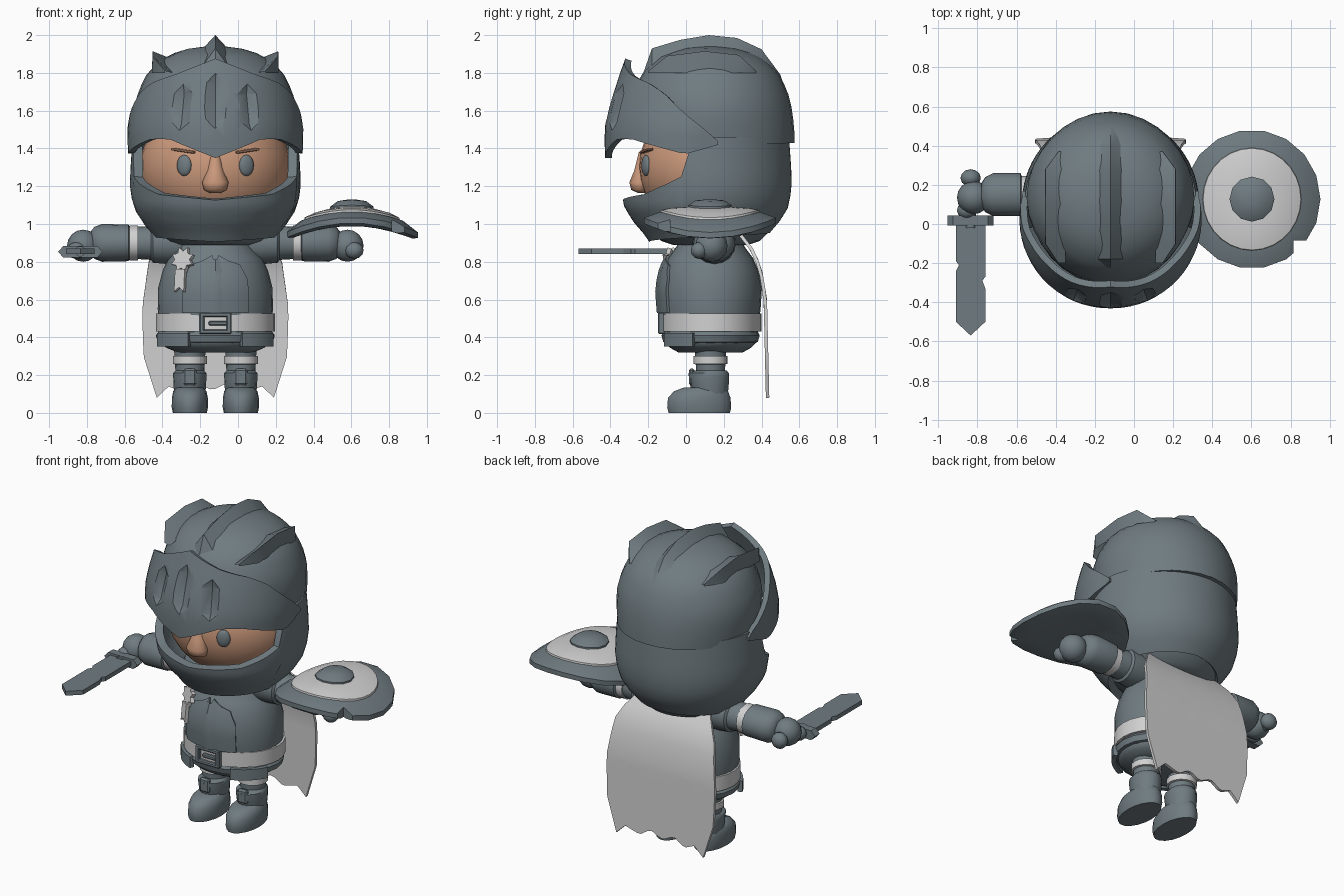
import bpy, bmesh
from math import sin, cos, pi, radians, hypot
from mathutils import Matrix, Euler

if "Cube" in bpy.data.objects:
    bpy.data.objects.remove(bpy.data.objects["Cube"])

CX, CY = -0.12, 0.13  # body axis


def material(name, rgb):
    m = bpy.data.materials.new(name)
    m.use_nodes = True
    m.diffuse_color = (*rgb, 1)
    m.node_tree.nodes["Principled BSDF"].inputs["Base Color"].default_value = (*rgb, 1)
    return m


STEEL = material("steel grey", (0.16, 0.2, 0.22))
WHITE = material("off white", (0.64, 0.64, 0.64))
SKIN = material("skin", (0.6, 0.32, 0.2))


def lerp(table, x):
    if x <= table[0][0]:
        return table[0][1]
    for (a, p), (b, q) in zip(table, table[1:]):
        if x <= b:
            return p + (q - p) * (x - a) / (b - a)
    return table[-1][1]


def apply(ob, kind, **settings):
    mod = ob.modifiers.new(kind, kind)
    for key, value in settings.items():
        setattr(mod, key, value)
    bpy.context.view_layer.objects.active = ob
    bpy.ops.object.modifier_apply(modifier=mod.name)


def smooth(ob, angle=38):
    bpy.ops.object.select_all(action="DESELECT")
    ob.select_set(True)
    bpy.context.view_layer.objects.active = ob
    bpy.ops.object.shade_smooth_by_angle(angle=radians(angle))


def finish(name, bm, mat, loc=(0, 0, 0), rot=(0, 0, 0), angle=38):
    bmesh.ops.remove_doubles(bm, verts=bm.verts, dist=1e-4)
    bmesh.ops.recalc_face_normals(bm, faces=bm.faces)
    bm.transform(Matrix.Translation(loc) @ Euler(rot).to_matrix().to_4x4())
    me = bpy.data.meshes.new(name)
    bm.to_mesh(me)
    bm.free()
    me.materials.append(mat)
    ob = bpy.data.objects.new(name, me)
    bpy.context.collection.objects.link(ob)
    smooth(ob, angle)
    return ob


def loft(name, rings, mat, n=20, loc=(0, 0, 0), rot=(0, 0, 0), angle=38):
    """Rings are (z, rx, ry, optional y shift), closed at both ends."""
    bm = bmesh.new()
    loops = []
    for z, rx, ry, *dy in rings:
        shift = dy[0] if dy else 0
        loops.append([bm.verts.new((rx * cos(2 * pi * i / n), ry * sin(2 * pi * i / n) + shift, z)) for i in range(n)])
    for a, b in zip(loops, loops[1:]):
        for i in range(n):
            bm.faces.new((a[i], a[(i + 1) % n], b[(i + 1) % n], b[i]))
    bm.faces.new(loops[0])
    bm.faces.new(loops[-1])
    return finish(name, bm, mat, loc, rot, angle)


def sheet(name, f, nu, nv, mat, thick):
    """Surface point f(u, v), thickened evenly about itself."""
    bm = bmesh.new()
    g = [[bm.verts.new(f(i / nu, j / nv)) for j in range(nv + 1)] for i in range(nu + 1)]
    for i in range(nu):
        for j in range(nv):
            bm.faces.new((g[i][j], g[i + 1][j], g[i + 1][j + 1], g[i][j + 1]))
    ob = finish(name, bm, mat)
    if thick:
        apply(ob, "SOLIDIFY", thickness=thick, offset=0)
        smooth(ob)
    return ob


def ball(name, loc, r, mat, seg=16, rot=(0, 0, 0)):
    bm = bmesh.new()
    bmesh.ops.create_uvsphere(bm, u_segments=seg, v_segments=seg // 2, radius=1)
    bm.transform(Matrix.Diagonal((*r, 1)))
    return finish(name, bm, mat, loc, rot, 60)


def box(name, loc, size, mat, rot=(0, 0, 0), bevel=0.01):
    bm = bmesh.new()
    bmesh.ops.create_cube(bm, size=1)
    bm.transform(Matrix.Diagonal((*size, 1)))
    if bevel:
        bmesh.ops.bevel(bm, geom=bm.edges[:], offset=bevel, segments=1, affect="EDGES")
    return finish(name, bm, mat, loc, rot, 20)


def prism(name, pts, depth, mat, loc=(0, 0, 0), rot=(0, 0, 0)):
    bm = bmesh.new()
    face = bm.faces.new([bm.verts.new((x, y, -depth / 2)) for x, y in pts])
    out = bmesh.ops.extrude_face_region(bm, geom=[face])
    bmesh.ops.translate(bm, verts=[v for v in out["geom"] if isinstance(v, bmesh.types.BMVert)], vec=(0, 0, depth))
    return finish(name, bm, mat, loc, rot, 20)


def cut(ob, cutter):
    apply(ob, "BOOLEAN", object=cutter, operation="DIFFERENCE", solver="EXACT")
    bpy.data.objects.remove(cutter)
    smooth(ob)


def around(angle, rx, ry, z):
    a = radians(angle)
    return (CX + rx * sin(a), CY - ry * cos(a), z)


# Helmet dome, overlapping the lower part only at the rear
DOME = [(1.42, .442), (1.5, .44), (1.6, .43), (1.7, .405), (1.8, .355), (1.88, .26), (1.92, .13), (1.93, .002)]
DOME_EDGE = [(0, 1.5), (65, 1.5), (85, 1.42), (180, 1.43)]


def dome(u, v):
    a = u * 360 - 180
    low = lerp(DOME_EDGE, abs(a))
    z = low + (1.93 - low) * sin(v * pi / 2)
    r = lerp(DOME, z) - .012 - .028 * max(0, 1 - 4 * v) * sin(radians(a)) ** 2
    return around(a, r, r, z)


sheet("helmet_dome", dome, 32, 12, STEEL, 0.03)

# Lower helmet with the chin guard and face opening
GUARD_EDGE = [(0, 1.13), (40, 1.16), (62, 1.22), (70, 1.25), (75, 1.38), (85, 1.46)]
GUARD = [(.92, .3), (.97, .335), (1.02, .38), (1.1, .43), (1.2, .445), (1.3, .442), (1.46, .43)]


def guard(u, v):
    a = u * 360 - 180
    low = lerp([(0, .92), (90, .95), (180, .97)], abs(a))
    z = low + (lerp(GUARD_EDGE, abs(a)) - low) * v
    r = lerp(GUARD, z) - .018 + .022 * cos(radians(a))
    return around(a, r, r, z)


sheet("chin_guard", guard, 72, 8, STEEL, 0.05)
loft("neck_collar", [(.89, .2, .2), (.91, .26, .26), (.96, .31, .31), (1.0, .29, .29)], STEEL, 28, (CX, CY, 0))

# Raised visor with carved slots
VISOR_TOP = [(0, 1.87), (25, 1.79), (46, 1.74), (58, 1.69), (73, 1.58), (95, 1.44)]
VISOR_LOW = [(0, 1.35), (26, 1.45), (39, 1.45), (73, 1.37), (95, 1.42)]
VISOR_SCALE = [(1.35, .99), (1.5, 1), (1.6, .965), (1.7, .91), (1.88, .79)]


def visor_radius(a, z):
    return (.436 + .11 * max(0, cos(radians(a)))) * lerp(VISOR_SCALE, z)


def visor(u, v):
    a = u * 190 - 95
    low, top = lerp(VISOR_LOW, abs(a)), lerp(VISOR_TOP, abs(a))
    z = low + (top - low) * v
    r = visor_radius(a, z)
    return around(a, r, r, z)


visor_ob = sheet("visor", visor, 38, 6, STEEL, 0.035)
for a, z, half in ((-20, 1.615, .135), (0, 1.655, .165), (20, 1.615, .135)):
    r = visor_radius(a, z) + .016
    groove = [(-half, .002, .002), (-half * .6, .058, .029), (half * .6, .058, .029), (half, .002, .002)]
    cut(visor_ob, loft("slot", groove, STEEL, 4, around(a, r, r, z), (radians(-15), 0, radians(a))))


# Three crests along the dome
def crest(name, xs, ridge, floor):
    z_of_r = [(r, z) for z, r in reversed(DOME)]

    def f(u, v):
        row, k = round(u * (len(ridge) - 1)), round(v * 2)
        y, z = ridge[row]
        x = xs[k]
        if row in (0, len(ridge) - 1):
            x = xs[1] * .8 + (xs[k] - xs[1]) * .35
        base = max(floor, lerp(z_of_r, hypot(x, y - CY)) - .015)
        return (CX + x, y, z if k == 1 else min(base, z))

    sheet(name, f, len(ridge) - 1, 2, STEEL, 0)


crest("middle_crest", (-.085, 0, .085),
      [(-.24, 1.76), (-.18, 1.93), (-.03, 1.975), (.12, 2), (.27, 1.985), (.4, 1.925), (.5, 1.79), (.54, 1.66)], 1.5)
for s, side in ((-1, "right"), (1, "left")):
    crest(side + "_crest", (.23 * s, .333 * s, .335 * s),
          [(-.2, 1.81), (-.1, 1.89), (.1, 1.915), (.28, 1.895), (.37, 1.81)], 1.8)

# Face
ball("head", (CX, CY, 1.3), (.4, .38, .35), SKIN, 32)
loft("nose", [(1.165, .03, .02, .01), (1.18, .06, .045), (1.22, .07, .055), (1.28, .045, .045, .015), (1.38, .025, .03, .025)],
     SKIN, 12, (CX, -.245, 0), angle=60)
for s, side in ((-1, "right"), (1, "left")):
    ball(side + "_eye", (CX + .165 * s, -.212, 1.31), (.042, .02, .056), STEEL, 16, (0, 0, radians(22 * s)))
    box(side + "_brow", (CX + .17 * s, -.21, 1.388), (.13, .03, .014), SKIN, (0, radians(-8 * s), radians(22 * s)), .004)

# Torso, belt and skirt
TORSO = [(.32, .2, .17), (.345, .26, .215), (.37, .285, .24), (.43, .295, .25), (.55, .305, .265), (.66, .303, .272),
         (.75, .28, .255), (.82, .25, .225), (.88, .2, .18), (.95, .18, .16)]
loft("torso", TORSO, STEEL, 28, (CX, CY, 0))
loft("skirt", [(.37, .28, .235), (.375, .305, .25), (.41, .315, .26), (.43, .3, .25)], STEEL, 20, (CX, CY, 0))
loft("belt", [(.43, .28, .24), (.43, .315, .265), (.525, .315, .265), (.525, .28, .24)], WHITE, 28, (CX, CY + .005, 0))


def on_torso(a, z, out):
    return around(a, lerp([t[:2] for t in TORSO], z) + out, lerp([t[::2] for t in TORSO], z) + out, z)


def chest(u, v):
    a = u * 68 - 34
    top = lerp([(0, .79), (4, .83), (15, .8), (28, .78), (34, .71)], abs(a))
    return on_torso(a, .53 + (top - .53) * v, 0)


sheet("chest_panel", chest, 34, 6, STEEL, 0.026)
sheet("chest_ridge", lambda u, v: on_torso(u * 13 - 6.5, .53 + .28 * v, .016 - .01 * abs(2 * u - 1)), 2, 5, STEEL, 0.012)
for s, side in ((-1, "right"), (1, "left")):
    sheet(side + "_skirt_plate", lambda u, v: around(s * (26 + 44 * u), .315, .258, .352 + .07 * v), 6, 1, STEEL, 0.03)

# Belt buckle
for z in (.43, .52):
    box("buckle_bar", (CX, -.128, z), (.17, .04, .025), STEEL, bevel=.006)
for x in (-.072, .072):
    box("buckle_post", (CX + x, -.128, .475), (.027, .04, .1), STEEL, bevel=.006)
box("buckle_tongue", (CX + .015, -.132, .475), (.1, .03, .025), STEEL, bevel=.006)

# Star badge with ribbon
star = [((.07 if i % 2 else .045) * cos(i * pi / 8), (.07 if i % 2 else .045) * sin(i * pi / 8)) for i in range(16)]
tilt = (radians(78), 0, radians(-32))
prism("star_badge", star, .025, WHITE, (-.29, -.085, .81), tilt)
ribbon = [(-.03, .05), (.03, .05), (.03, -.07), (0, -.045), (-.03, -.07)]
prism("badge_ribbon", ribbon, .02, WHITE, (-.305, -.105, .71), (radians(85), 0, radians(-32)))

# Legs, boots and arms
for s, side in ((-1, "right"), (1, "left")):
    foot = (CX + .135 * s, 0, 0)
    loft(side + "_leg", [(.2, .075, .075, CY), (.36, .085, .085, CY)], STEEL, 16, foot)
    loft(side + "_leg_band", [(.255, .07, .07, CY), (.26, .09, .09, CY), (.3, .09, .09, CY), (.305, .07, .07, CY)],
         WHITE, 16, foot)
    loft(side + "_boot_shaft", [(.1, .08, .09, .13), (.13, .085, .1, .125), (.19, .088, .107, .122),
                                (.21, .088, .107, .12), (.225, .075, .085, CY)], STEEL, 16, foot)
    box(side + "_boot_plate", (foot[0], .03, .19), (.07, .03, .09), STEEL)
    loft(side + "_boot", [(0, .09, .165, .07), (.03, .096, .172, .07), (.08, .095, .168, .07),
                          (.115, .088, .145, .08), (.135, .07, .11, .1)], STEEL, 18, foot)
    arm = dict(n=16, loc=(CX, .15, .9), rot=(0, s * pi / 2, 0))
    loft(side + "_shoulder", [(.14, .1, .1), (.22, .115, .115), (.33, .105, .11), (.34, .09, .095), (.42, .085, .085)],
         STEEL, **arm)
    loft(side + "_arm_band", [(.41, .075, .075), (.41, .092, .095), (.455, .092, .095), (.455, .07, .07)], WHITE, **arm)
    loft(side + "_gauntlet", [(.45, .08, .085), (.46, .097, .11), (.6, .1, .11), (.64, .085, .09), (.66, .06, .06)],
         STEEL, **arm)
    ball(side + "_hand", (CX + .7 * s, .135, .885), (.085, .085, .085), STEEL)
    ball(side + "_thumb", (CX + .735 * s, .07, .86), (.05, .045, .045), STEEL, 12)

# Sword
along = (pi / 2, 0, 0)
loft("sword_grip", [(-.24, .028, .028), (.02, .028, .028)], STEEL, 10, (-.835, 0, .855), along)
ball("sword_pommel", (-.835, .235, .87), (.052, .045, .05), STEEL, 12)
hilt = [(-.118, 0), (-.09, .03), (.09, .03), (.118, 0), (.09, -.03), (-.09, -.03)]
prism("sword_guard", hilt, .05, STEEL, (-.835, .018, .853), along)
blade = [(-.075, .02), (-.075, -.19), (-.06, -.21), (-.075, -.24), (-.075, -.5), (0, -.57), (.075, -.5),
         (.075, -.33), (.06, -.29), (.075, -.27), (.075, .02)]
prism("sword_blade", blade, .028, STEEL, (-.835, 0, .855))


# Shield, bowed across its width
def bow(ob):
    for v in ob.data.vertices:
        v.co.z -= .65 * (v.co.x - .603) ** 2
    return ob


spot = (.603, CY - .003, 0)
rim = [(.99, r, r) for r in (.02, .12, .22, .32)] + [(1.005, .35, .355), (1.035, .35, .355), (1.065, .27, .27)]
rim += [(1.065, r, r) for r in (.18, .08, .02)]
shield = bow(loft("shield", rim, STEEL, 18, spot))
cut(shield, box("notch", (.9, -.17, 1), (.17, .17, .4), STEEL, bevel=0))
white = [(1.05, .255, .265), (1.075, .25, .26), (1.085, .2, .21), (1.09, .12, .12), (1.09, .02, .02)]
bow(loft("shield_field", white, WHITE, 28, spot))
bow(loft("shield_boss", [(1.07, .115, .115), (1.1, .115, .115), (1.125, .075, .075), (1.13, .02, .02)], STEEL, 12, spot))

# Cape with a ragged hem
HEM = [(-1, .08), (-.75, .14), (-.55, .11), (-.3, .16), (-.05, .12), (.2, .16), (.45, .11), (.75, .14), (1, .08)]


def cape(u, v):
    s = 2 * u - 1
    z = .94 + (lerp(HEM, s) - .94) * v
    half = lerp([(.08, .31), (.3, .38), (.55, .388), (.82, .35), (.94, .26)], z)
    y = lerp([(.08, .432), (.6, .42), (.75, .395), (.85, .36), (.94, .29)], z)
    return (CX + half * s, y, z)


sheet("cape", cape, 24, 12, WHITE, 0.018)
